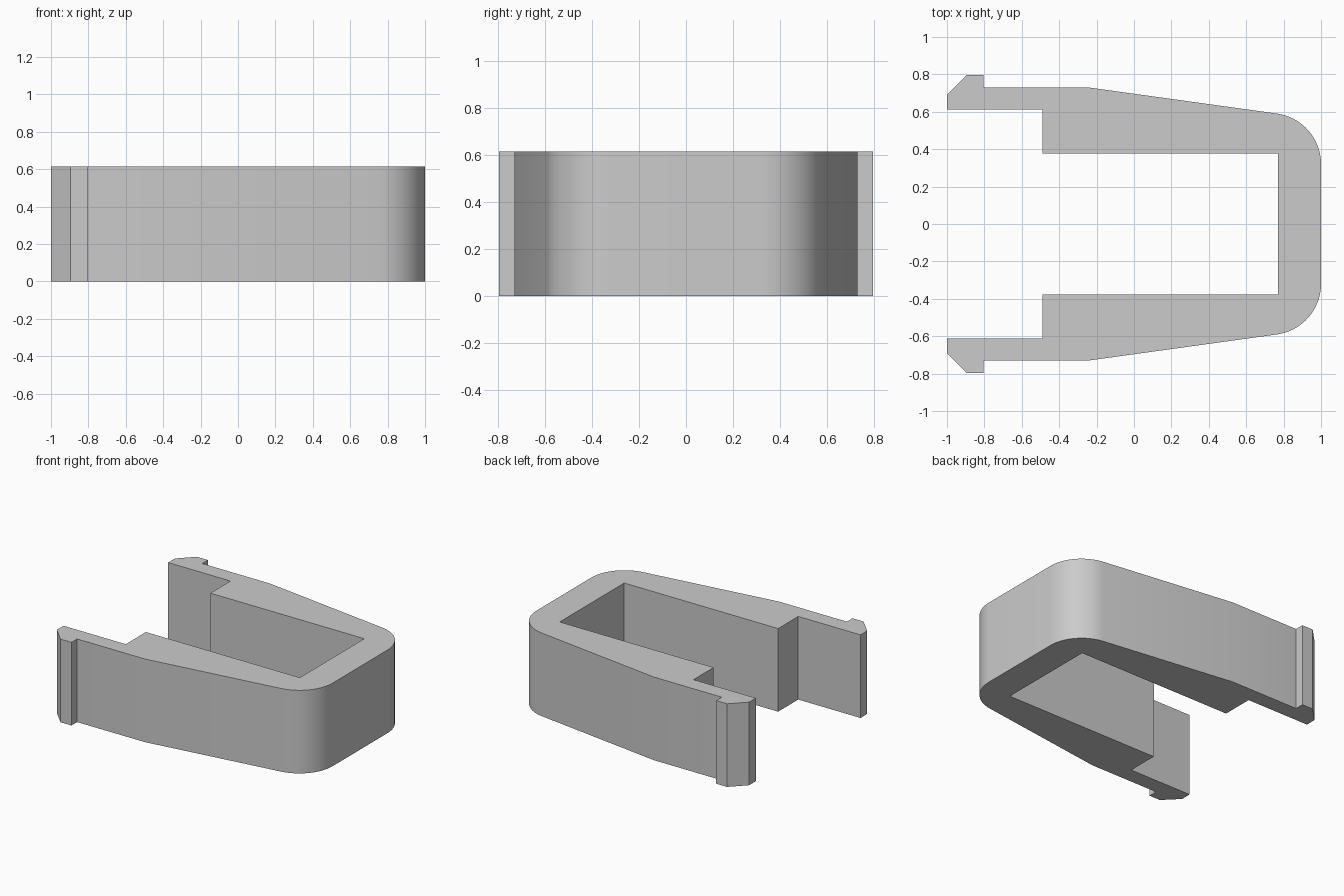
import bpy, bmesh, math

cube = bpy.data.objects.get("Cube")
if cube:
    bpy.data.objects.remove(cube, do_unlink=True)

HEIGHT = 0.615

# One plain grey material
grey = bpy.data.materials.new("plain_grey")
grey.use_nodes = True
colour = (0.6, 0.6, 0.6, 1.0)
grey.diffuse_color = colour
grey.node_tree.nodes["Principled BSDF"].inputs["Base Color"].default_value = colour

# Outer half profile: hooked tip, straight arm, tapered side
half = [(-1, 0.612), (-1, 0.69), (-0.895, 0.797), (-0.805, 0.797),
        (-0.805, 0.731), (-0.25, 0.731)]

# Rounded corner that meets the taper and the end wall tangentially
radius, steps, start = 0.273, 16, math.radians(82.15)
for i in range(steps + 1):
    a = start * (1 - i / steps)
    half.append((1 - radius + radius * math.cos(a), 0.32 + radius * math.sin(a)))

# Inner half profile: end wall, thick arm, step to the thin arm
inner = [(0.77, 0.377), (-0.49, 0.377), (-0.49, 0.612)]


def mirrored(points):
    return [(x, -y) for x, y in reversed(points)]


outline = half + mirrored(half) + mirrored(inner) + inner

# Extrude the closed outline into the clip
bm = bmesh.new()
base = bm.faces.new([bm.verts.new((x, y, 0)) for x, y in outline])
result = bmesh.ops.extrude_face_region(bm, geom=[base], use_keep_orig=True)
top = [g for g in result["geom"] if isinstance(g, bmesh.types.BMVert)]
bmesh.ops.translate(bm, verts=top, vec=(0, 0, HEIGHT))
bmesh.ops.recalc_face_normals(bm, faces=bm.faces)

mesh = bpy.data.meshes.new("clip_body")
bm.to_mesh(mesh)
bm.free()
mesh.materials.append(grey)
clip = bpy.data.objects.new("clip_body", mesh)
bpy.context.collection.objects.link(clip)

# Smooth the rounded corners, keep the edges sharp
bpy.ops.object.select_all(action="DESELECT")
clip.select_set(True)
bpy.context.view_layer.objects.active = clip
bpy.ops.object.shade_smooth_by_angle(angle=math.radians(30))
